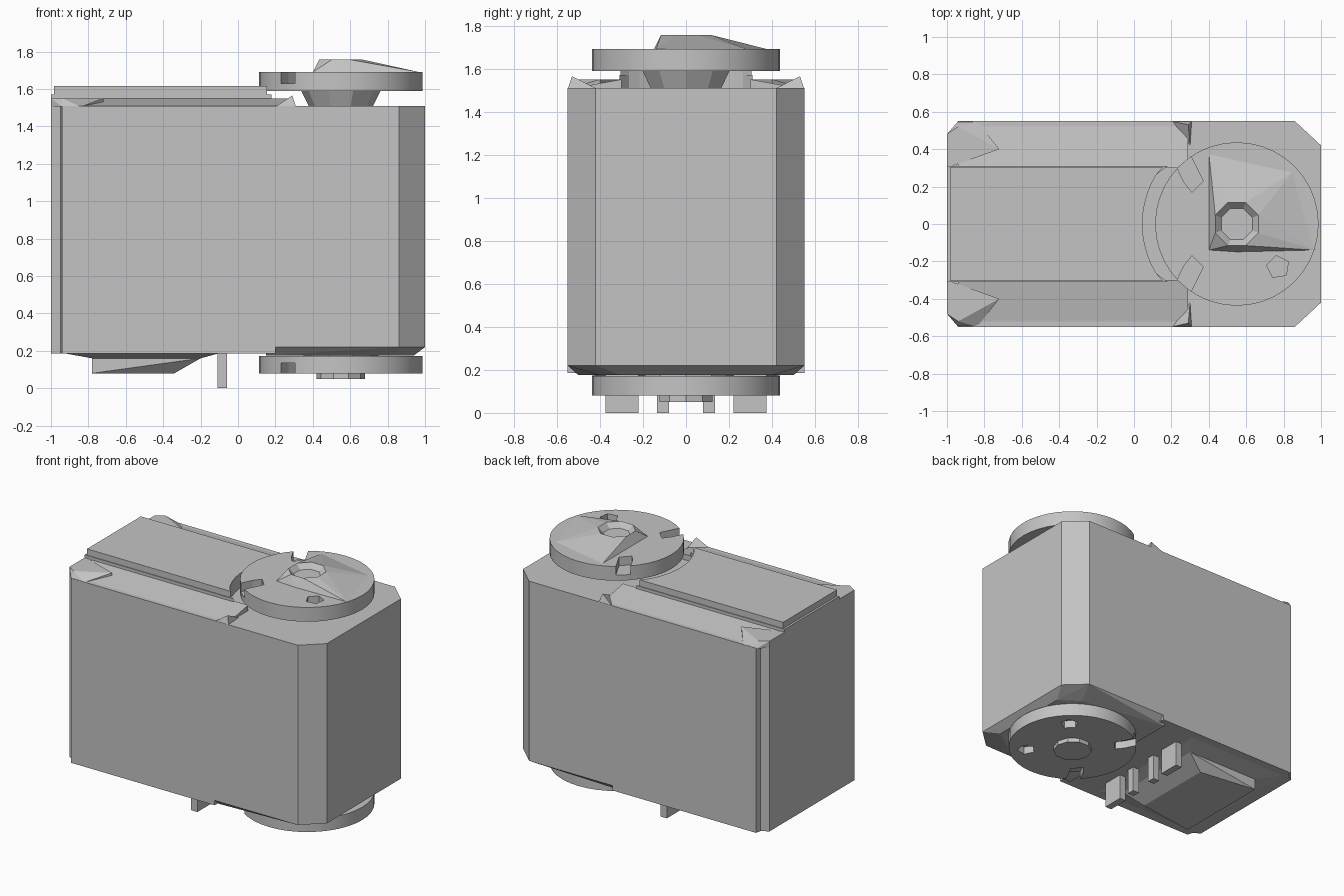
import bpy, bmesh
from math import cos, sin, pi, radians
from mathutils import Vector

if "Cube" in bpy.data.objects:
    bpy.data.objects.remove(bpy.data.objects["Cube"], do_unlink=True)

grey = bpy.data.materials.new("plain grey")
grey.use_nodes = True
grey.diffuse_color = (0.55, 0.55, 0.55, 1)
grey.node_tree.nodes["Principled BSDF"].inputs["Base Color"].default_value = grey.diffuse_color

AXIS = 0.55      # x of the output shaft
RADIUS = 0.437   # disc radius


def finish(bm, name):
    bmesh.ops.recalc_face_normals(bm, faces=bm.faces)
    mesh = bpy.data.meshes.new(name)
    bm.to_mesh(mesh)
    bm.free()
    mesh.materials.append(grey)
    obj = bpy.data.objects.new(name, mesh)
    bpy.context.collection.objects.link(obj)
    return obj


def add_prism(bm, outline, z0, z1):
    face = bm.faces.new([bm.verts.new((x, y, z0)) for x, y in outline])
    out = bmesh.ops.extrude_face_region(bm, geom=[face])
    moved = [g for g in out["geom"] if isinstance(g, bmesh.types.BMVert)]
    bmesh.ops.translate(bm, verts=moved, vec=(0, 0, z1 - z0))


def prism(name, outline, z0, z1):
    bm = bmesh.new()
    add_prism(bm, outline, z0, z1)
    return finish(bm, name)


def hull(name, points):
    bm = bmesh.new()
    for p in points:
        bm.verts.new(p)
    bmesh.ops.convex_hull(bm, input=bm.verts)
    return finish(bm, name)


def at(z, outline):
    return [(x, y, z) for x, y in outline]


def box(name, x0, x1, y0, y1, z0, z1):
    return prism(name, [(x0, y0), (x1, y0), (x1, y1), (x0, y1)], z0, z1)


def circle(r, n, cx=AXIS, cy=0.0, turn=0.0):
    return [(cx + r * cos(turn + 2 * pi * i / n), cy + r * sin(turn + 2 * pi * i / n))
            for i in range(n)]


def mirrored(half):
    return half + [(x, -y) for x, y in reversed(half)]


def smooth(obj):
    bpy.ops.object.select_all(action="DESELECT")
    obj.select_set(True)
    bpy.context.view_layer.objects.active = obj
    bpy.ops.object.shade_smooth_by_angle(angle=radians(30))


# Case with chamfered corners and a small groove at the rear ones
case = mirrored([(1, 0.42), (0.86, 0.55), (-0.94, 0.55), (-0.95, 0.51), (-1, 0.48)])
prism("case", case, 0.22, 1.51)

# Underside: flat rear skirt, bevelled front skirt
rear = mirrored([(0.2, 0.55), (-0.94, 0.55), (-0.95, 0.51), (-1, 0.48)])
prism("rear_skirt", rear, 0.185, 0.22)
front_top = mirrored([(1, 0.42), (0.86, 0.55), (0.15, 0.55)])
front_low = mirrored([(0.94, 0.3), (0.8, 0.4), (0.15, 0.5)])
hull("front_skirt", at(0.22, front_top) + at(0.175, front_low))

# Sloping shoulders on top, with a little fin and corner tab on each side
for side, label in ((1, "left"), (-1, "right")):
    ends = [(x, side * y, z) for x in (-0.94, 0.29)
            for y, z in ((0.55, 1.505), (0.3, 1.505), (0.3, 1.55))]
    hull(label + "_shoulder", ends)
    hull(label + "_fin", [(0.2, side * 0.55, 1.505), (0.31, side * 0.55, 1.505),
                          (0.3, side * 0.42, 1.51), (0.29, side * 0.53, 1.565)])
    tab = [(-1, 0.48), (-0.94, 0.52), (-0.94, 0.55), (-0.84, 0.55), (-0.72, 0.4), (-1, 0.3)]
    tab = [(x, side * y) for x, y in tab]
    hull(label + "_corner_tab", at(1.505, tab) + at(1.55, [tab[0], tab[1], tab[4], tab[5]]))

# Raised rail, hollowed at the end around the disc
arc = [(AXIS - 0.505 * cos(a), 0.505 * sin(a))
       for a in [radians(38 - 76 * i / 12) for i in range(13)]]
prism("rail_base", [(-1, -0.31), (-1, 0.31), (0.18, 0.31)] + arc[1:-1] + [(0.18, -0.31)],
      1.505, 1.57)
prism("rail_top", [(-0.985, -0.305), (-0.985, 0.305), (0.155, 0.305)] + arc[1:-1]
      + [(0.155, -0.305)], 1.57, 1.615)

# Discs above and below, with two holes and two open notches
hole = [circle(0.062, 5, 0.77, s * 0.23, s * pi / 4) for s in (1, -1)]
notch = [[(0.37, s * 0.23), (0.31, s * 0.17), (0.27, s * 0.22), (0.22, s * 0.32), (0.29, s * 0.39)]
         for s in (1, -1)]


def disc(name, z0, z1, cut0, cut1):
    obj = prism(name, circle(RADIUS, 40), z0, z1)
    bm = bmesh.new()
    for outline in hole + notch:
        add_prism(bm, outline, cut0, cut1)
    cutter = finish(bm, name + "_cutter")
    cutter.hide_render = True
    mod = obj.modifiers.new("holes", "BOOLEAN")
    mod.operation = "DIFFERENCE"
    mod.object = cutter
    mod.solver = "EXACT"
    smooth(obj)
    bpy.ops.object.modifier_apply(modifier=mod.name)
    bpy.data.objects.remove(cutter, do_unlink=True)


disc("top_disc", 1.59, 1.692, 1.63, 1.75)
disc("bottom_disc", 0.08, 0.172, 0.02, 0.135)

# Shafts joining the discs to the case
hull("top_shaft", at(1.505, circle(0.17, 10)) + at(1.595, circle(0.215, 10)))
prism("bottom_shaft", circle(0.2, 10), 0.165, 0.2)

# Domed cap on the top disc with a recessed socket
foot = [(0.4, -0.14), (0.97, -0.14), (0.85, 0.28), (0.4, 0.38)]
rim = circle(0.125, 8, 0.55, 0, pi / 8)
cap = hull("cap", at(1.69, foot + circle(0.15, 8)) + at(1.757, rim))
bm = bmesh.new()
bm.from_mesh(cap.data)
bmesh.ops.dissolve_limit(bm, angle_limit=0.02, verts=bm.verts, edges=bm.edges)
top = max(bm.faces, key=lambda f: f.calc_center_median().z)
bmesh.ops.inset_region(bm, faces=[top], thickness=0.035, depth=0)
bmesh.ops.translate(bm, verts=top.verts, vec=Vector((0, 0, -0.035)))
bm.to_mesh(cap.data)
bm.free()

# Boss under the bottom disc
prism("bottom_boss", circle(0.13, 10), 0.05, 0.085)

# Plate under the rear, bevelled toward the pins
low = mirrored([(-0.34, 0.3), (-0.78, 0.36)])
high = mirrored([(-0.2, 0.36), (-0.78, 0.36)])
hull("bottom_plate", at(0.08, low) + at(0.16, high))
hull("plate_collar", at(0.16, high) + at(0.187, mirrored([(-0.1, 0.5), (-0.93, 0.5)])))

# Terminal pins, two wide and two narrow
for s, label in ((1, "left"), (-1, "right")):
    box(label + "_wide_pin", -0.11, -0.06, s * 0.22, s * 0.375, 0, 0.19)
    box(label + "_narrow_pin", -0.11, -0.06, s * 0.08, s * 0.135, 0, 0.19)
